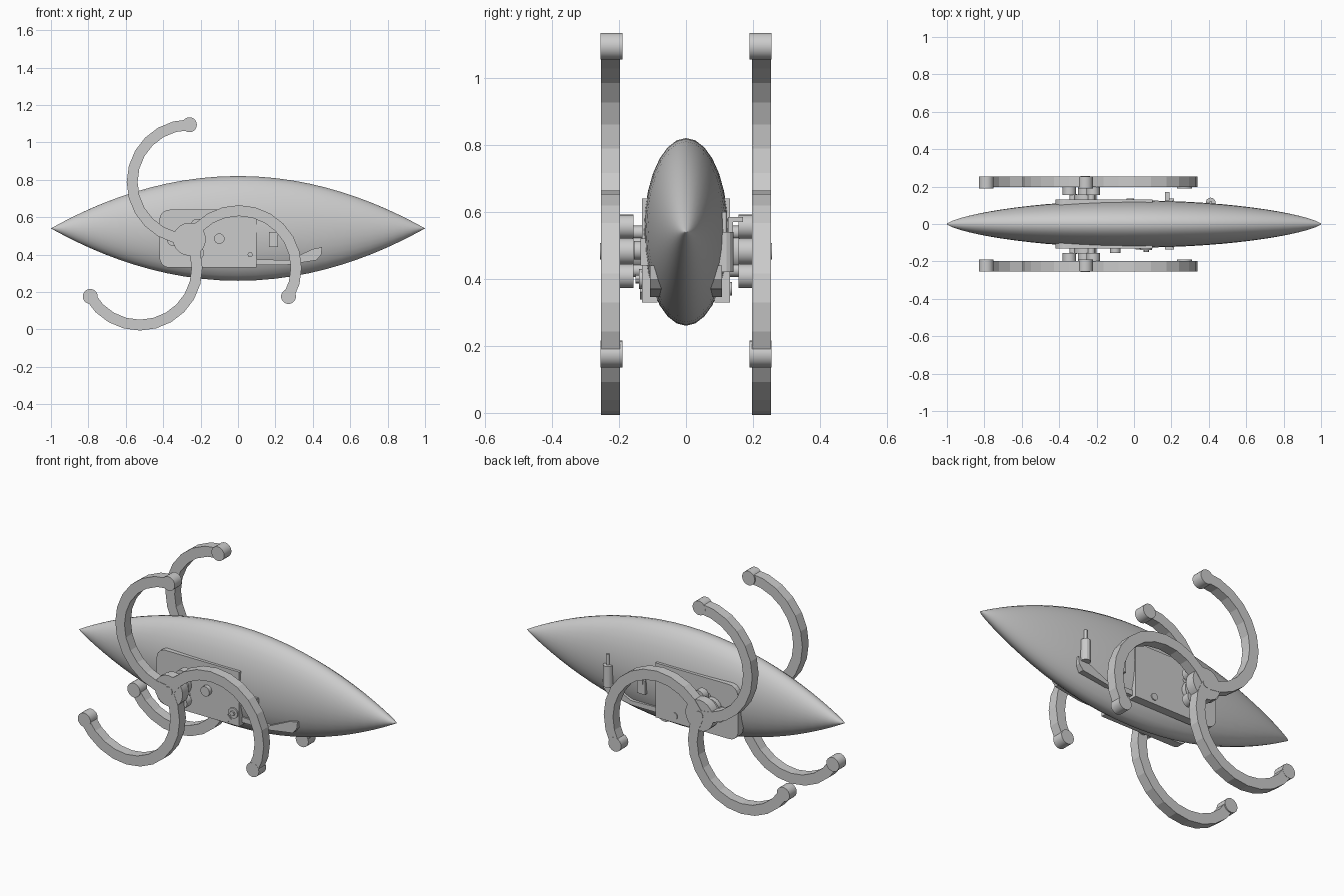
import bpy, bmesh
from math import sin, cos, pi, radians

if "Cube" in bpy.data.objects:
    bpy.data.objects.remove(bpy.data.objects["Cube"])

HUB = (-0.26, 0.482)


def finish(name, bm, smooth=None):
    bmesh.ops.recalc_face_normals(bm, faces=bm.faces[:])
    me = bpy.data.meshes.new(name)
    bm.to_mesh(me)
    bm.free()
    ob = bpy.data.objects.new(name, me)
    bpy.context.collection.objects.link(ob)
    if smooth:
        bpy.ops.object.select_all(action='DESELECT')
        ob.select_set(True)
        bpy.context.view_layer.objects.active = ob
        bpy.ops.object.shade_smooth_by_angle(angle=radians(smooth))
    return ob


def extrude(name, outline, y0, y1, smooth=None):
    """Prism from an x-z outline between two y positions."""
    bm = bmesh.new()
    a = [bm.verts.new((x, y0, z)) for x, z in outline]
    b = [bm.verts.new((x, y1, z)) for x, z in outline]
    n = len(outline)
    bm.faces.new(a)
    bm.faces.new(b[::-1])
    for i in range(n):
        j = (i + 1) % n
        bm.faces.new((a[i], b[i], b[j], a[j]))
    return finish(name, bm, smooth)


def arc(cx, cz, r, a0, a1, n):
    return [(cx + r * cos(radians(a0 + (a1 - a0) * i / n)),
             cz + r * sin(radians(a0 + (a1 - a0) * i / n))) for i in range(n + 1)]


def disc(name, x, z, r, y0, y1, n=20):
    return extrude(name, arc(x, z, r, 0, 360, n)[:-1], y0, y1, 35)


def box(name, x0, x1, z0, z1, y0, y1):
    return extrude(name, [(x0, z0), (x1, z0), (x1, z1), (x0, z1)], y0, y1)


# spindle hull
bm = bmesh.new()
N, M = 28, 32
rings = []
for i in range(1, M):
    x = -cos(pi * i / M)
    h, w = 0.28 * (1 - x * x), 0.126 * (1 - x * x) ** 0.7
    rings.append([bm.verts.new((x, w * cos(2 * pi * k / N), 0.54 + h * sin(2 * pi * k / N)))
                  for k in range(N)])
for p, q in zip(rings, rings[1:]):
    for k in range(N):
        bm.faces.new((p[k], p[(k + 1) % N], q[(k + 1) % N], q[k]))
for x, ring in ((-1, rings[0]), (1, rings[-1])):
    tip = bm.verts.new((x, 0, 0.54))
    for k in range(N):
        bm.faces.new((tip, ring[k], ring[(k + 1) % N]))
finish("hull", bm, 30)

for s, side in ((-1, "front"), (1, "back")):
    # side plate with rounded rear corners
    plate = ([(0.1, 0.33), (0.1, 0.64)] + arc(-0.365, 0.585, 0.055, 90, 180, 5)
             + arc(-0.365, 0.385, 0.055, 180, 270, 5))
    extrude(side + "_plate", plate, s * 0.085, s * 0.132)

    # axle
    disc(side + "_axle_base", *HUB, 0.06, s * 0.12, s * 0.158)
    disc(side + "_axle", *HUB, 0.04, s * 0.15, s * 0.2)
    disc(side + "_hub", *HUB, 0.088, s * 0.197, s * 0.252)
    disc(side + "_hub_cap", HUB[0], HUB[1], 0.025, s * 0.25, s * 0.256)

    # three curved legs with round feet and bosses
    for k in range(3):
        t = radians(90 + 120 * k)
        R = 0.306
        cx, cz = HUB[0] + R * cos(t), HUB[1] + R * sin(t)
        d = 90 + 120 * k
        leg = arc(cx, cz, R + 0.029, d, d + 180, 12) + arc(cx, cz, R - 0.029, d + 180, d, 12)
        extrude(f"{side}_leg_{k}", leg, s * 0.197, s * 0.254)
        disc(f"{side}_foot_{k}", HUB[0] + 2 * R * cos(t), HUB[1] + 2 * R * sin(t),
             0.04, s * 0.19, s * 0.255)
        b = t + pi / 2
        disc(f"{side}_boss_{k}", HUB[0] + 0.085 * cos(b), HUB[1] + 0.085 * sin(b),
             0.036, s * 0.156, s * 0.2)
        disc(f"{side}_boss_pin_{k}", HUB[0] + 0.065 * cos(b), HUB[1] + 0.065 * sin(b),
             0.02, s * 0.13, s * 0.16, 12)

    # lower sleeve and small side block
    sleeve = [(0.1, 0.345), (0.26, 0.345), (0.42, 0.37), (0.445, 0.4),
              (0.45, 0.44), (0.40, 0.43), (0.27, 0.37), (0.1, 0.375)]
    extrude(side + "_sleeve", sleeve, s * 0.06, s * 0.108)
    box(side + "_block", 0.165, 0.215, 0.44, 0.52, s * 0.09, s * 0.135)

# front controls
disc("front_button", -0.1, 0.485, 0.028, -0.12, -0.155)
disc("front_knob", 0.065, 0.40, 0.03, -0.12, -0.14, 12)
disc("front_knob_centre", 0.065, 0.40, 0.014, -0.13, -0.15, 8)
extrude("front_diamond", arc(0.03, 0.36, 0.022, 0, 360, 4)[:-1], -0.12, -0.137)

# back fittings: upright canister and hook
for name, r, z0, z1 in (("canister", 0.026, 0.42, 0.54), ("canister_pin", 0.008, 0.53, 0.6)):
    bpy.ops.mesh.primitive_cylinder_add(vertices=14, radius=r, depth=z1 - z0,
                                        location=(0.41, 0.115, (z0 + z1) / 2))
    bpy.context.object.name = name
box("hook_post", 0.175, 0.19, 0.5, 0.58, 0.125, 0.14)
box("hook_tip", 0.165, 0.19, 0.57, 0.585, 0.125, 0.17)
disc("back_bolt", -0.02, 0.37, 0.02, 0.12, 0.137, 12)
